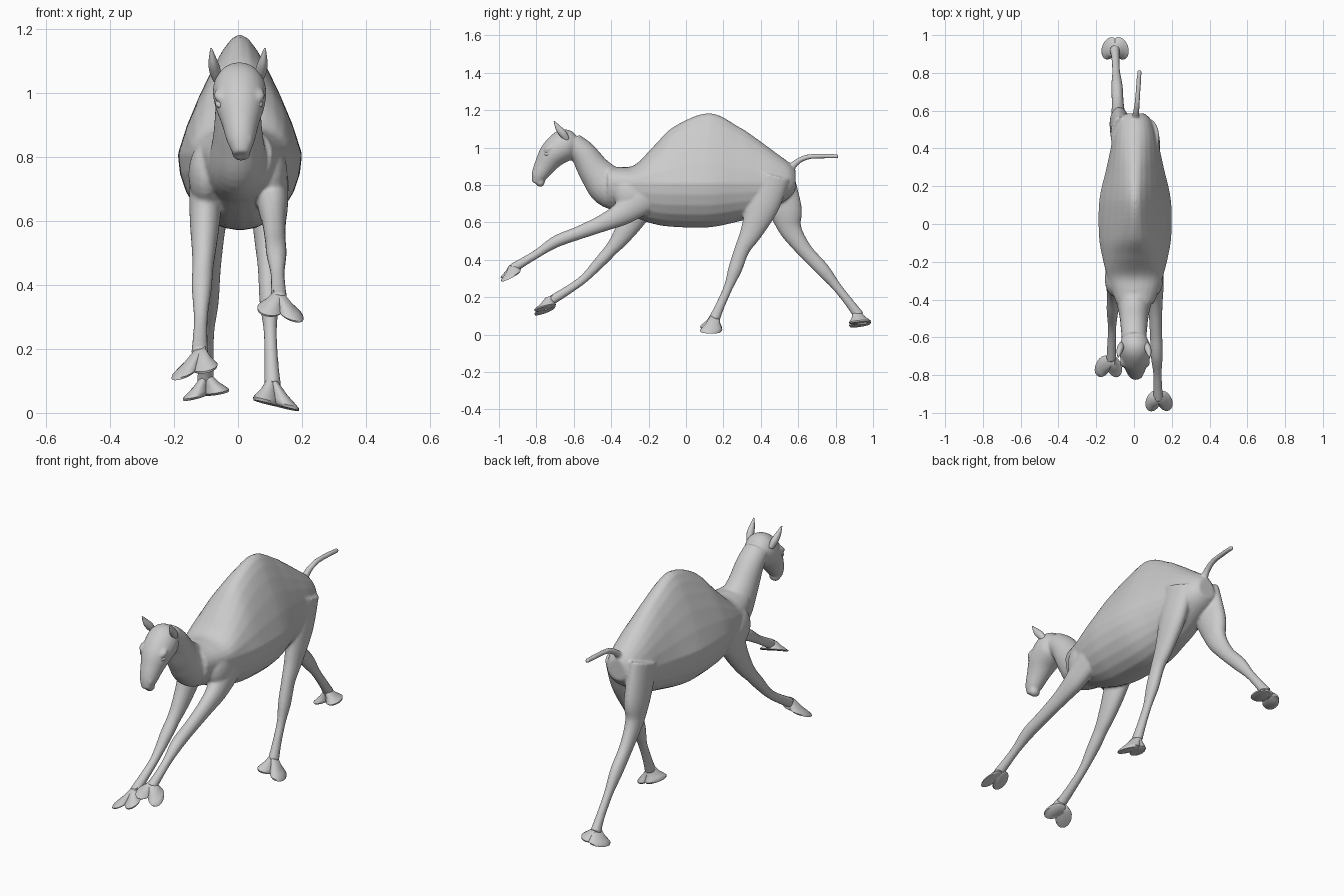
import bpy, bmesh, math
from mathutils import Vector, Matrix

if "Cube" in bpy.data.objects:
    bpy.data.objects.remove(bpy.data.objects["Cube"])

SEG = 24
X = Vector((1, 0, 0))


def spline(pts, n=6):
    """Catmull-Rom through tuples of any length."""
    out = []
    P = [pts[0]] + list(pts) + [pts[-1]]
    for i in range(1, len(P) - 2):
        for k in range(n):
            t = k / n
            out.append([0.5 * (2 * b + (c - a) * t + (2 * a - 5 * b + 4 * c - d) * t * t
                               + (3 * b - a - 3 * c + d) * t ** 3)
                        for a, b, c, d in zip(P[i - 1], P[i], P[i + 1], P[i + 2])])
    return out + [list(pts[-1])]


def loft(bm, rings):
    """Skin closed rings of points and cap both ends."""
    vs = [[bm.verts.new(p) for p in r] for r in rings]
    for a, b in zip(vs, vs[1:]):
        for j in range(len(a)):
            k = (j + 1) % len(a)
            bm.faces.new((a[j], a[k], b[k], b[j]))
    bm.faces.new(vs[0][::-1])
    bm.faces.new(vs[-1])


def ring(c, u, v, down=1.0, pinch=0.0):
    pts = []
    for j in range(SEG):
        a = 2 * math.pi * j / SEG
        s = math.sin(a)
        pts.append(c + u * math.cos(a) * (1 - pinch * max(0, s)) + v * s * (1 if s > 0 else down))
    return pts


def tube(bm, x0, x1, path, radii):
    """Elliptical tube along (y, z) points, x running from x0 to x1; radii are (width, depth)."""
    n = len(path) - 1
    st = spline([(x0 + (x1 - x0) * i / n, *p, *r) for i, (p, r) in enumerate(zip(path, radii))])
    cs = [Vector(s[:3]) for s in st]
    rings = []
    for i, s in enumerate(st):
        t = cs[min(i + 1, len(cs) - 1)] - cs[max(i - 1, 0)]
        rings.append(ring(cs[i], X * s[3], t.cross(X).normalized() * s[4]))
    loft(bm, rings)


def ball(bm, c, r, pitch=0):
    m = Matrix.Translation(c) @ Matrix.Rotation(pitch, 4, 'X') @ Matrix.Diagonal((*r, 1))
    bmesh.ops.create_uvsphere(bm, u_segments=20, v_segments=12, radius=1, matrix=m)


def finish(bm, name):
    bmesh.ops.recalc_face_normals(bm, faces=bm.faces)
    me = bpy.data.meshes.new(name)
    bm.to_mesh(me)
    bm.free()
    ob = bpy.data.objects.new(name, me)
    bpy.context.collection.objects.link(ob)
    for p in me.polygons:
        p.use_smooth = True
    return ob


# Trunk with hump: (y, half width, top, bottom); taller rings pinch into a ridge
MID = .81
trunk = [(-.42, .10, .9, .68), (-.35, .125, .895, .66), (-.27, .15, .91, .625),
         (-.17, .175, 1.01, .59), (-.06, .192, 1.115, .575), (.125, .19, 1.185, .573),
         (.285, .155, 1.11, .605), (.375, .135, 1.05, .63), (.47, .115, .98, .68),
         (.55, .085, .92, .73), (.585, .05, .88, .77)]
body = bmesh.new()
loft(body, [ring(Vector((.006, y, MID)), X * w, Vector((0, 0, top - MID)),
                 (MID - bot) / (top - MID), min(.5, max(0, (top - MID - .12) * 2)))
            for y, w, top, bot in spline(trunk)])

# Neck, then head from the back of the skull to the lips
tube(body, 0, 0, [(-.27, .77), (-.40, .79), (-.48, .865), (-.55, .968), (-.61, 1.02)],
     [(.12, .12), (.095, .115), (.078, .09), (.07, .07), (.065, .062)])
tube(body, .002, .01, [(-.585, 1.035), (-.605, 1.03), (-.65, 1.012), (-.71, .965),
                       (-.753, .905), (-.785, .85), (-.805, .808)],
     [(.04, .035), (.065, .066), (.083, .085), (.078, .075), (.058, .058), (.043, .043), (.024, .022)])
ball(body, (.01, -.778, .812), (.03, .024, .022), .8)
for s in (-1, 1):
    ball(body, (.004 + s * .056, -.735, .995), (.025, .03, .016), .7)   # brow
    ball(body, (.01 + s * .022, -.803, .85), (.014, .014, .022), .4)    # nostril
    ball(body, (s * .1, -.29, .745), (.055, .095, .105), .4)            # shoulder

# Legs: the two of a pair share their thickness
front = [(.053, .1), (.048, .067), (.038, .047), (.033, .036), (.032, .032), (.022, .023), (.027, .026)]
hind = [(.05, .105), (.052, .09), (.04, .06), (.032, .041), (.03, .037), (.021, .025),
        (.022, .025), (.027, .03)]
tube(body, .105, .128, [(-.2, .76), (-.33, .655), (-.435, .6), (-.57, .545), (-.695, .497),
                        (-.8, .43), (-.93, .352)], front)
tube(body, -.1, -.12, [(-.22, .75), (-.29, .61), (-.355, .51), (-.4, .455), (-.453, .396),
                       (-.56, .287), (-.72, .182)], front)
tube(body, .083, .108, [(.455, .855), (.41, .695), (.35, .55), (.3, .455), (.262, .348),
                        (.228, .257), (.185, .16), (.152, .085)], hind)
tube(body, -.073, -.103, [(.47, .85), (.53, .67), (.56, .56), (.635, .45), (.73, .348),
                          (.805, .257), (.885, .155), (.925, .1)], hind)

# Tail
tail = [(.53, .85), (.56, .89), (.6, .927), (.655, .95), (.74, .954), (.815, .953)]
tube(body, 0, .03, tail, [(r, r) for r in (.025, .02, .016, .014, .013, .012)])

camel = finish(body, "body")
rm = camel.modifiers.new("fuse", 'REMESH')
rm.mode = 'VOXEL'
rm.voxel_size = .007
rm.use_smooth_shade = True
sm = camel.modifiers.new("soften", 'SMOOTH')
sm.factor = .5
sm.iterations = 5


def foot(name, c, f, u, ankle):
    """Two-toed foot: sole centre, toe direction, sideways direction, ankle."""
    c, f, u, ankle = Vector(c), Vector(f).normalized(), Vector(u).normalized(), Vector(ankle)
    bm = bmesh.new()
    for s in (-1, 1):
        toe = (f + u * s * .2).normalized()
        loft(bm, [ring(c.lerp(ankle, t) + u * s * .034 * (1 - t), u * r, toe * r * 1.45)
                  for t, r in ((0, .038), (.12, .042), (.3, .036), (.55, .026), (1, .018))])
    ob = finish(bm, name)
    bpy.context.view_layer.objects.active = ob
    ob.select_set(True)
    bpy.ops.object.shade_smooth_by_angle(angle=math.radians(50))
    ob.select_set(False)


foot("front_right_foot", (.133, -.938, .315), (0, -.1, -.045), (.14, 0, -.03), (.128, -.925, .375))
foot("front_left_foot", (-.137, -.757, .13), (0, -.115, -.033), (.145, 0, .037), (-.12, -.728, .2))
foot("hind_right_foot", (.12, .132, .022), (0, -.125, .007), (.15, 0, -.036), (.108, .155, .1))
foot("hind_left_foot", (-.1, .932, .055), (0, -.13, -.015), (.15, 0, .03), (-.1, .915, .115))

# Ears and eyes
for s, side in ((-1, "left"), (1, "right")):
    bm = bmesh.new()
    tube(bm, s * .066, s * .084, [(-.635, 1.04), (-.655, 1.07), (-.68, 1.1), (-.705, 1.14)],
         [(.012, .014), (.018, .02), (.014, .017), (.003, .003)])
    finish(bm, side + "_ear")
    bm = bmesh.new()
    ball(bm, (.004 + s * .059, -.738, .968), (.016, .02, .013), .5)
    finish(bm, side + "_eye")
